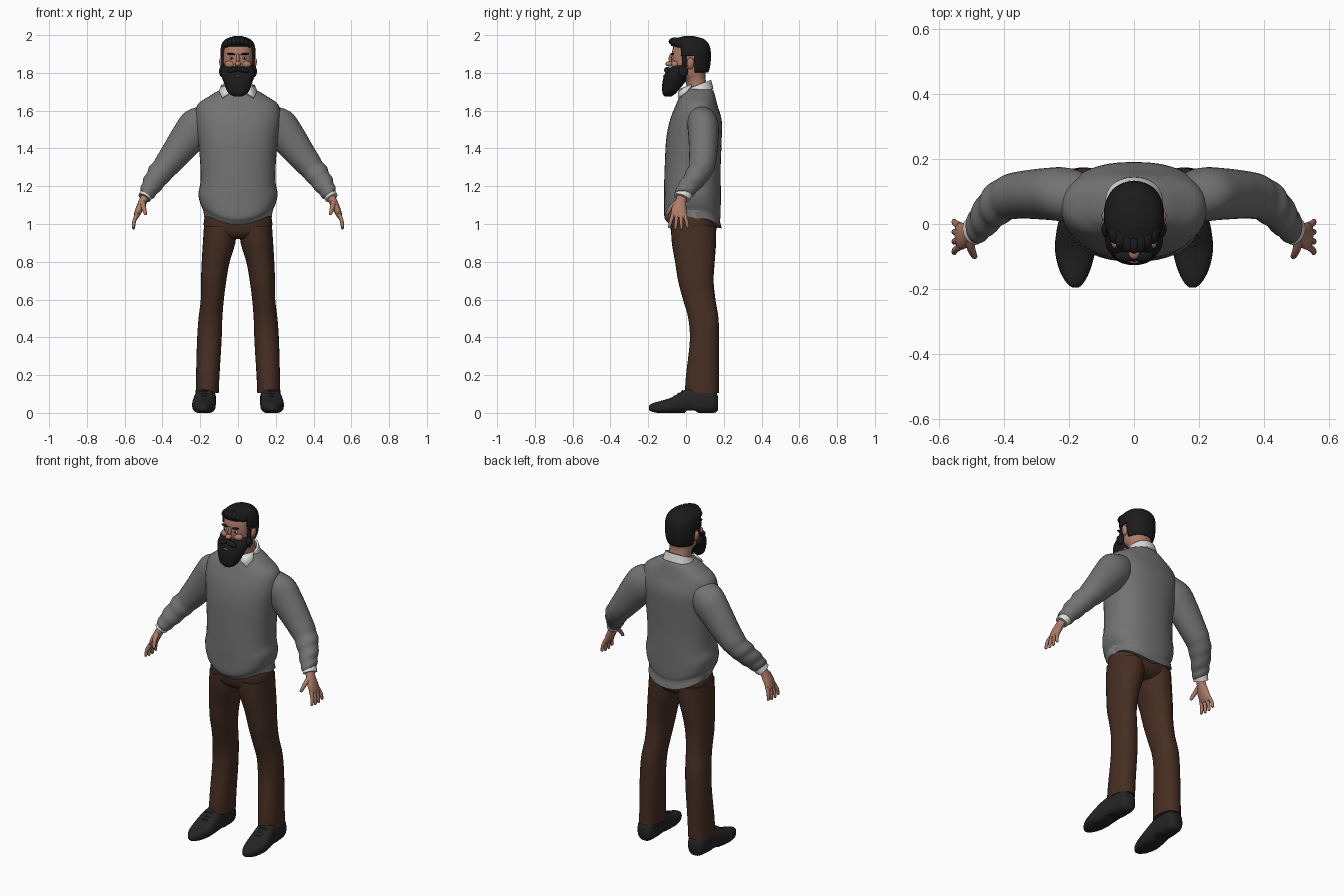
import bpy, bmesh
from math import sin, cos, tau, radians, copysign
from mathutils import Vector

default = bpy.data.objects.get("Cube")
if default:
    bpy.data.objects.remove(default)


def material(name, r, g, b):
    m = bpy.data.materials.new(name)
    m.diffuse_color = (r, g, b, 1)
    m.use_nodes = True
    bsdf = m.node_tree.nodes["Principled BSDF"]
    bsdf.inputs["Base Color"].default_value = (r, g, b, 1)
    bsdf.inputs["Roughness"].default_value = 0.8
    return m


wool = material("grey wool", .17, .17, .17)
hem_wool = material("light grey hem", .25, .25, .25)
cotton = material("white cotton", .72, .72, .7)
trouser = material("brown trousers", .06, .027, .016)
leather = material("black leather", .018, .018, .019)
hair_black = material("black hair", .011, .011, .012)
skin = material("skin", .42, .2, .14)
lip = material("lip", .25, .09, .07)
eye_white = material("eye white", .6, .6, .58)


def finish(name, bm, mats):
    bmesh.ops.recalc_face_normals(bm, faces=bm.faces[:])
    me = bpy.data.meshes.new(name)
    bm.to_mesh(me)
    bm.free()
    for m in mats:
        me.materials.append(m)
    me.shade_smooth()
    me.set_sharp_from_angle(angle=radians(50))
    ob = bpy.data.objects.new(name, me)
    bpy.context.scene.collection.objects.link(ob)
    return ob


def smooth_rings(rings, steps):
    """Catmull-Rom interpolation through the ring values."""
    pts = [rings[0]] + list(rings) + [rings[-1]]
    out = []
    for a, b, c, d in zip(pts, pts[1:], pts[2:], pts[3:]):
        for k in range(steps):
            t = k / steps
            out.append([q + t / 2 * (r - p + t * (2 * p - 5 * q + 4 * r - s + t * (3 * (q - r) + s - p)))
                        for p, q, r, s in zip(a, b, c, d)])
    return out + [list(rings[-1])]


def loft(name, mats, rings, axis=(0, 0, 1), power=2, segs=28, steps=4,
         warp=None, keep=None, paint=None, side=1, caps=True):
    """Skin over rings (x, y, z, radius_u, radius_v) standing across one axis."""
    t = Vector(axis).normalized()
    ref = Vector((0, 0, 1)) if abs(t.y) > .9 else Vector((0, 1, 0))
    u = ref.cross(t).normalized()
    v = t.cross(u)
    bm = bmesh.new()
    loops = []
    for x, y, z, ru, rv in smooth_rings(rings, steps):
        loop = []
        for i in range(segs):
            c, s = cos(tau * i / segs), sin(tau * i / segs)
            c, s = (copysign(abs(w) ** (2 / power), w) for w in (c, s))
            p = Vector((x, y, z)) + u * c * ru + v * s * rv
            if warp:
                p = warp(p)
            loop.append(bm.verts.new((p.x * side, p.y, p.z)))
        loops.append(loop)
    for row, (a, b) in enumerate(zip(loops, loops[1:])):
        for i in range(segs):
            j = (i + 1) % segs
            f = bm.faces.new((a[i], a[j], b[j], b[i]))
            if paint:
                f.material_index = paint(row // steps, f.calc_center_median())
    if caps:
        bm.faces.new(loops[0])
        bm.faces.new(loops[-1])
    if keep:
        gone = [f for f in bm.faces if not keep(f.calc_center_median())]
        bmesh.ops.delete(bm, geom=gone, context="FACES")
    return finish(name, bm, mats)


def ball(name, mat, centre, radii, tilt=0):
    bm = bmesh.new()
    bmesh.ops.create_uvsphere(bm, u_segments=16, v_segments=10, radius=1)
    for vert in bm.verts:
        x, y, z = (a * b for a, b in zip(vert.co, radii))
        vert.co = Vector(centre) + Vector((x * cos(tilt) - z * sin(tilt), y, x * sin(tilt) + z * cos(tilt)))
    return finish(name, bm, [mat])


def tube(name, mat, points, r0, r1, side=1):
    axis = Vector(points[-1]) - Vector(points[0])
    n = len(points) - 1
    rings = [(*p, r0 + (r1 - r0) * i / n, r0 + (r1 - r0) * i / n) for i, p in enumerate(points)]
    tip = Vector(points[-1]) + axis.normalized() * r1 * .7
    rings.append((*tip, r1 * .4, r1 * .4))
    return loft(name, [mat], rings, axis, segs=10, steps=2, side=side)


def solidify(ob, thickness, offset=-1):
    mod = ob.modifiers.new("thickness", "SOLIDIFY")
    mod.thickness, mod.offset = thickness, offset


# Sweater body, its lower edge dipping at the middle
def dip(p):
    fall = max(0, min(1, (1.27 - p.z) / .14))
    p.z -= .07 * fall * max(0, 1 - (p.x / .2) ** 2)
    return p


loft("sweater_body", [wool, hem_wool], [
    (0, .065, 1.045, .178, .125), (0, .038, 1.085, .185, .142),
    (0, .034, 1.11, .2, .149), (0, .034, 1.16, .21, .15),
    (0, .034, 1.22, .199, .15), (0, .036, 1.32, .2, .148),
    (0, .042, 1.45, .212, .147), (0, .052, 1.55, .225, .137),
    (0, .056, 1.63, .215, .11), (0, .06, 1.675, .155, .095),
    (0, .062, 1.705, .105, .083), (0, .065, 1.72, .07, .065)],
    power=2.3, segs=40, warp=dip,
    paint=lambda row, c: 1 if row == 0 and c.y < .06 else 0)

# Trouser seat
loft("trouser_seat", [trouser], [
    (0, .04, .92, .07, .08), (0, .04, .945, .15, .112), (0, .04, .99, .181, .124),
    (0, .04, 1.05, .174, .122), (0, .04, 1.1, .165, .115)], power=2.4)

# Shirt collar, higher at the nape
def collar_tilt(p):
    p.z += (p.y - .06) * .38
    return p


collar = loft("shirt_collar", [cotton], [
    (0, .06, 1.685, .098, .085), (0, .062, 1.71, .088, .077), (0, .062, 1.735, .08, .071)],
    warp=collar_tilt, caps=False)
solidify(collar, .012)

# Neck and head
loft("head", [skin], [
    (0, .065, 1.68, .066, .06), (0, .05, 1.76, .064, .055), (0, .02, 1.795, .074, .083),
    (0, .018, 1.85, .081, .096), (0, .022, 1.91, .083, .096),
    (0, .022, 1.955, .074, .082), (0, .02, 1.985, .04, .05)], power=2.2)

# Hair shell, open over the face and ears
hair = loft("hair", [hair_black], [
    (0, .03, 1.785, .07, .08), (0, .027, 1.83, .087, .1), (0, .025, 1.9, .093, .107),
    (0, .022, 1.95, .087, .1), (0, .018, 1.98, .063, .075), (0, .015, 1.995, .02, .025)],
    power=2.2, segs=40, steps=6,
    keep=lambda c: c.z > 1.945 or (c.y > -.03 and c.z > 1.885) or (c.y > .045 and c.z > 1.8))
solidify(hair, .014)
for i in range(7):
    k = (i - 3) / 3
    ball("hair_quiff", hair_black, (k * .058, -.058 + .03 * k * k, 1.966 - .012 * k * k),
         (.021, .034, .022), .3 * k)

# Beard and moustache
loft("beard", [hair_black], [
    (0, -.095, 1.675, .022, .018), (0, -.09, 1.69, .048, .034), (0, -.08, 1.715, .063, .046),
    (0, -.065, 1.75, .076, .06), (0, -.046, 1.79, .089, .068),
    (0, -.03, 1.815, .088, .068), (0, -.015, 1.838, .079, .055)], power=2.3, steps=3)
ball("lower_lip", lip, (0, -.113, 1.782), (.02, .009, .006))
ball("nose", skin, (0, -.088, 1.848), (.017, .021, .014))
ball("nose_bridge", skin, (0, -.078, 1.874), (.01, .014, .03))

for s in (1, -1):
    tag = "left_" if s > 0 else "right_"

    # Facial features
    ball(tag + "moustache", hair_black, (s * .025, -.098, 1.815), (.036, .018, .014), -s * .3)
    ball(tag + "cheek", skin, (s * .043, -.058, 1.845), (.028, .022, .02))
    ball(tag + "eye", eye_white, (s * .034, -.07, 1.878), (.014, .008, .007))
    ball(tag + "iris", hair_black, (s * .034, -.076, 1.878), (.006, .004, .006))
    ball(tag + "eyebrow", hair_black, (s * .036, -.073, 1.9), (.023, .009, .006), s * .12)
    ball(tag + "ear", skin, (s * .087, .024, 1.85), (.012, .019, .031), -s * .15)
    ball(tag + "sideburn", hair_black, (s * .078, -.008, 1.86), (.01, .014, .05))
    ball(tag + "beard_side", hair_black, (s * .084, -.015, 1.808), (.016, .027, .03))

    # Collar flap
    bm = bmesh.new()
    flap = [(.02, -.035, 1.71), (.085, .03, 1.735), (.1, 0, 1.7), (.083, -.04, 1.668)]
    bm.faces.new([bm.verts.new((x * s, y, z)) for x, y, z in flap])
    solidify(finish(tag + "collar_flap", bm, [cotton]), .012, 0)

    # Sleeve with soft folds, shirt cuff
    down_arm = (.6, -.12, -.78)
    loft(tag + "sleeve", [wool], [
        (.13, .08, 1.6, .05, .06), (.2, .09, 1.535, .098, .083), (.27, .092, 1.45, .092, .08),
        (.335, .09, 1.365, .078, .074), (.375, .085, 1.315, .07, .07),
        (.395, .078, 1.29, .064, .066), (.42, .062, 1.262, .065, .067),
        (.435, .048, 1.238, .057, .061), (.455, .025, 1.21, .057, .061),
        (.468, .008, 1.188, .047, .054), (.48, -.006, 1.168, .046, .053),
        (.487, -.014, 1.155, .038, .046)], down_arm, side=s)
    loft(tag + "shirt_cuff", [cotton], [
        (.475, -.005, 1.17, .036, .044), (.496, -.023, 1.138, .035, .044)],
        (.5, -.35, -.8), steps=1, side=s)

    # Hand
    loft(tag + "palm", [skin], [
        (.488, -.018, 1.15, .022, .028), (.503, -.028, 1.12, .022, .029),
        (.522, -.036, 1.08, .02, .04), (.537, -.037, 1.045, .015, .042),
        (.542, -.037, 1.03, .009, .036)], (.4, -.15, -.9), segs=16, side=s)
    for i in range(4):
        y = -.069 + .021 * i
        spread = (i - 1.7) * .011
        length = .068 - .007 * abs(i - 1.5)
        tube(tag + "finger", skin, [
            (.535, y, 1.05), (.55, y + spread * .6, 1.045 - length * .5),
            (.553, y + spread, 1.042 - length)], .0115, .008, s)
    tube(tag + "thumb", skin, [(.505, -.045, 1.115), (.5, -.078, 1.09), (.49, -.1, 1.055)],
         .016, .009, s)

    # Trouser leg
    loft(tag + "trouser_leg", [trouser], [
        (.163, .084, .105, .061, .09), (.16, .087, .2, .062, .087),
        (.152, .097, .38, .065, .077), (.146, .092, .5, .063, .08),
        (.136, .07, .6, .061, .086), (.129, .052, .7, .067, .094),
        (.118, .047, .8, .074, .105), (.1, .042, .9, .086, .117),
        (.093, .04, .99, .087, .12)], power=2.2, side=s)

    # Shoe, flat underneath with a raised arch
    def ground(p):
        p.z = max(p.z, .012 if .0 < p.y < .06 else 0)
        return p

    loft(tag + "shoe", [leather], [
        (.167, .17, .05, .03, .035), (.168, .15, .062, .048, .062), (.17, .1, .065, .054, .068),
        (.173, .03, .065, .055, .07), (.178, -.02, .055, .06, .06), (.181, -.08, .038, .062, .042),
        (.182, -.14, .03, .048, .032), (.181, -.18, .028, .027, .022),
        (.18, -.195, .026, .01, .012)], (0, 1, 0), power=2.5, warp=ground, side=s)
    for i in range(3):
        y, z = -.018 - .022 * i, .113 - .014 * i
        tube(tag + "shoe_lace", leather, [(.158, y, z), (.178, y, z + .003), (.198, y, z)],
             .005, .005, s)
